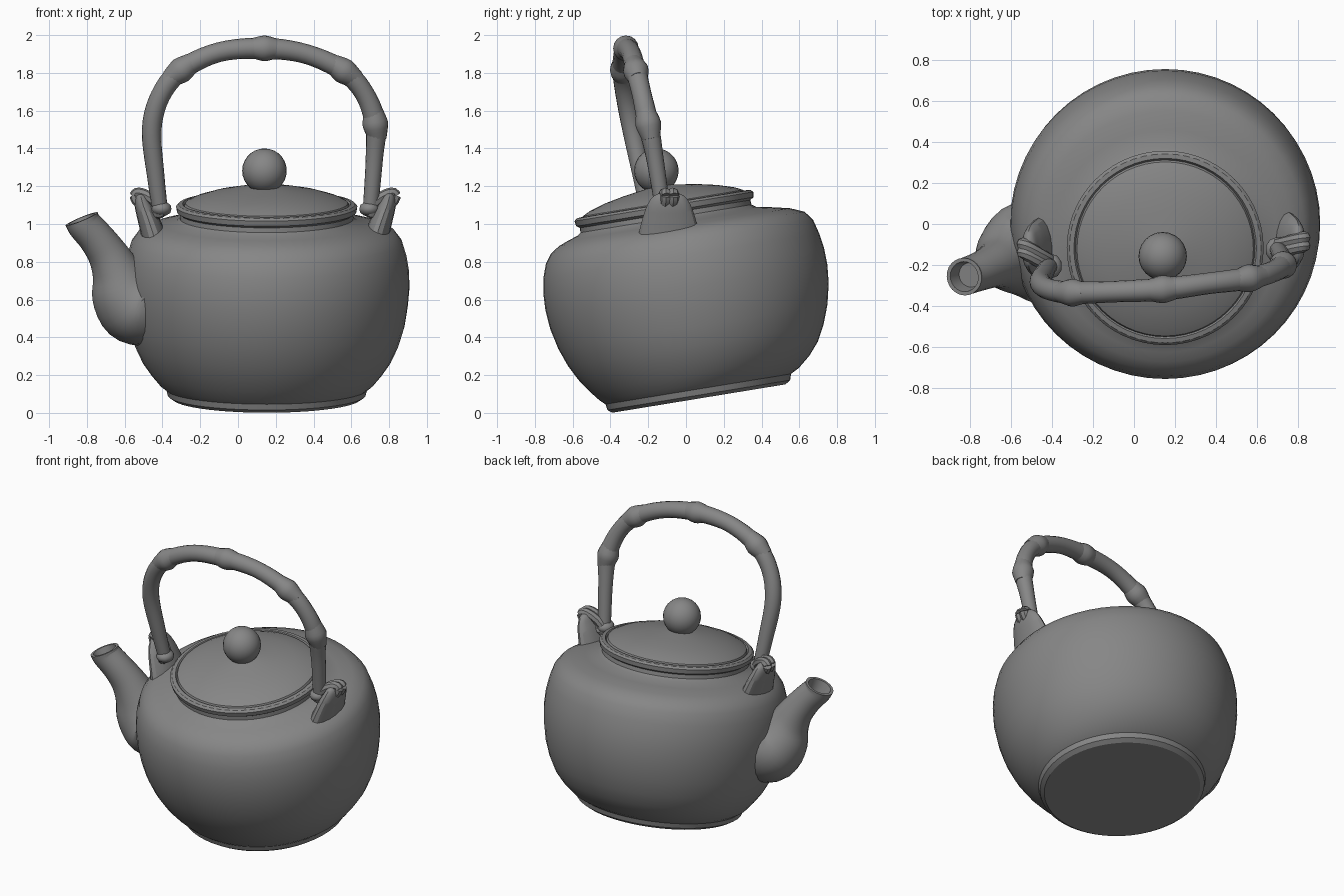
import bpy, bmesh, math
from mathutils import Vector

if "Cube" in bpy.data.objects:
    bpy.data.objects.remove(bpy.data.objects["Cube"])

TILT = math.radians(9.3)          # the whole pot leans towards the front
ORIGIN = (0.152, 0.068, 0.076)    # centre of the foot

clay = bpy.data.materials.new("dark_clay")
clay.diffuse_color = (0.24, 0.24, 0.24, 1)
clay.use_nodes = True
clay.node_tree.nodes["Principled BSDF"].inputs["Base Color"].default_value = clay.diffuse_color


def finish(name, bm, angle=32):
    bmesh.ops.recalc_face_normals(bm, faces=bm.faces)
    mesh = bpy.data.meshes.new(name)
    bm.to_mesh(mesh)
    bm.free()
    mesh.materials.append(clay)
    ob = bpy.data.objects.new(name, mesh)
    bpy.context.collection.objects.link(ob)
    bpy.ops.object.select_all(action='DESELECT')
    ob.select_set(True)
    bpy.context.view_layer.objects.active = ob
    bpy.ops.object.shade_smooth_by_angle(angle=math.radians(angle))
    return ob


def skin(bm, rings):
    """Bridge rings of points and close both ends."""
    loops = [[bm.verts.new(p) for p in ring] for ring in rings]
    n = len(loops[0])
    for a, b in zip(loops, loops[1:]):
        for i in range(n):
            j = (i + 1) % n
            bm.faces.new((a[i], a[j], b[j], b[i]))
    bm.faces.new(loops[0])
    bm.faces.new(loops[-1])


def lathe(name, profile, n=56):
    """Profile of (radius, height, y shift, x stretch), tilted with the pot."""
    bm = bmesh.new()
    skin(bm, [[(r * w * math.cos(2 * math.pi * i / n),
                r * math.sin(2 * math.pi * i / n) + s, h) for i in range(n)]
              for r, h, s, w in profile])
    ob = finish(name, bm)
    ob.rotation_euler = (TILT, 0, 0)
    ob.location = ORIGIN
    return ob


def spline(pts, steps):
    """Catmull-Rom through points of any dimension."""
    pts = [Vector(p) for p in pts]
    ext = [2 * pts[0] - pts[1]] + pts + [2 * pts[-1] - pts[-2]]
    out = []
    for k in range(1, len(ext) - 2):
        a, b, c, d = ext[k - 1:k + 3]
        for s in range(steps):
            t = s / steps
            out.append(0.5 * (2 * b + (c - a) * t + (2 * a - 5 * b + 4 * c - d) * t * t
                              + (3 * b - a - 3 * c + d) * t ** 3))
    return out + [pts[-1]]


def tube(name, pts, n=16, steps=4, flat=1.0, hollow=False):
    """Sweep along (x, y, z, radius); flat squeezes it across the y direction."""
    path = spline(pts, steps)
    rings = []

    def ring(c, side, up, r):
        return [c + side * r * math.cos(2 * math.pi * i / n)
                + up * r * flat * math.sin(2 * math.pi * i / n) for i in range(n)]
    for k, p in enumerate(path):
        t = (path[min(k + 1, len(path) - 1)] - path[max(k - 1, 0)]).to_3d().normalized()
        side = Vector((0, 1, 0))
        side = (side - t * side.dot(t)).normalized()
        up = t.cross(side)
        rings.append(ring(p.to_3d(), side, up, p[3]))
    if hollow:
        c, r = path[-1].to_3d(), path[-1][3]
        rings.append(ring(c, side, up, r * 0.8))
        rings.append(ring(c - t * 0.08, side, up, r * 0.65))
    bm = bmesh.new()
    skin(bm, rings)
    return finish(name, bm)


# Body with foot, shoulder and collar
lathe("body", [
    (0.465, 0, 0, 1.07), (0.49, 0.018, 0.003, 1.07), (0.498, 0.05, 0.005, 1.07),
    (0.535, 0.075, 0.015, 1.06), (0.59, 0.13, 0.025, 1.04), (0.64, 0.195, 0.03, 1.03),
    (0.685, 0.28, 0.03, 1.02), (0.722, 0.38, 0.03, 1.01), (0.747, 0.49, 0.03, 1),
    (0.756, 0.59, 0.03, 1), (0.753, 0.68, 0.03, 1), (0.74, 0.76, 0.03, 1),
    (0.717, 0.835, 0.033, 1), (0.68, 0.885, 0.033, 1), (0.62, 0.916, 0.02, 1),
    (0.55, 0.936, 0.0, 1), (0.48, 0.953, -0.018, 1), (0.459, 0.968, -0.018, 1),
    (0.457, 0.993, -0.018, 1), (0.475, 1.005, -0.018, 1), (0.48, 1.033, -0.018, 1),
    (0.467, 1.045, -0.018, 1), (0.445, 1.048, -0.018, 1), (0.435, 1.035, -0.018, 1),
    (0.1, 1.035, -0.018, 1)])

# Domed lid with a short neck
lathe("lid", [(r, h, -0.02, 1) for r, h in (
    (0.42, 1.02), (0.437, 1.038), (0.43, 1.052), (0.39, 1.072), (0.30, 1.1), (0.20, 1.121),
    (0.10, 1.136), (0.06, 1.142), (0.052, 1.165))])

# Ball knob
bm = bmesh.new()
bmesh.ops.create_uvsphere(bm, u_segments=24, v_segments=14, radius=0.118)
knob = finish("lid_knob", bm)
knob.location = (0.14, -0.157, 1.282)

# Spout, wide at the body and hollow at the tip
tube("spout", [
    (-0.46, -0.13, 0.60, 0.245), (-0.55, -0.14, 0.61, 0.242), (-0.605, -0.16, 0.655, 0.185),
    (-0.645, -0.185, 0.75, 0.133), (-0.69, -0.205, 0.84, 0.107),
    (-0.75, -0.23, 0.925, 0.095), (-0.812, -0.252, 0.995, 0.091),
    (-0.828, -0.257, 1.027, 0.092)], n=24, hollow=True)

# Bamboo handle
handle = [
    (-0.41, -0.20, 1.06, 0.04), (-0.435, -0.235, 1.25, 0.046), (-0.457, -0.285, 1.50, 0.052),
    (-0.41, -0.32, 1.68, 0.052), (-0.30, -0.335, 1.815, 0.055), (-0.10, -0.33, 1.91, 0.052),
    (0.14, -0.318, 1.93, 0.056), (0.36, -0.29, 1.90, 0.052), (0.56, -0.265, 1.81, 0.055),
    (0.67, -0.235, 1.69, 0.052), (0.727, -0.20, 1.53, 0.056), (0.722, -0.165, 1.35, 0.046),
    (0.70, -0.12, 1.06, 0.04)]
tube("bamboo_handle", handle, steps=5)

# Swollen joints on the bamboo
for num, k in enumerate((4, 6, 8, 10)):
    c = Vector(handle[k][:3])
    t = (Vector(handle[k + 1][:3]) - Vector(handle[k - 1][:3])).normalized()
    tube(f"bamboo_joint_{num + 1}",
         [(*(c + t * d), r) for d, r in ((-0.085, 0.047), (-0.04, 0.06), (0, 0.068),
                                         (0.04, 0.06), (0.085, 0.047))], steps=2)


# Lugs on the shoulder, each with a cord lashing the handle to it
def lug(label, x, y, s, end):
    tube(f"{label}_lug", [
        (x + s * dx, y - 0.005, z, r) for dx, z, r in (
            (-0.03, 0.84, 0.18), (0, 0.95, 0.16), (0.03, 1.04, 0.137), (0.052, 1.10, 0.115),
            (0.064, 1.145, 0.085), (0.07, 1.168, 0.04))], flat=0.4)
    hx, hy = end
    top = x + s * 0.09
    cx, cy = (top + hx) / 2, (y + hy) / 2
    rx = abs(top - hx) / 2 + 0.005
    for i, dy in enumerate((-0.02, 0.02)):
        loop = []
        for k in range(13):
            a = 2 * math.pi * k / 12
            f = math.cos(a)
            loop.append((cx + s * rx * f, cy + dy + (y - hy) / 2 * f,
                         1.11 + 0.04 * f + 0.035 * math.sin(a), 0.03))
        tube(f"{label}_cord_{i + 1}", loop, n=8, steps=2)
    bm = bmesh.new()
    bmesh.ops.create_icosphere(bm, subdivisions=2, radius=0.055)
    knot = finish(f"{label}_knot", bm)
    knot.location = (hx - s * 0.005, hy - 0.005, 1.08)
    knot.scale = (1, 1.1, 0.75)


lug("right", 0.738, -0.085, 1, (0.70, -0.12))
lug("left", -0.45, -0.115, -1, (-0.41, -0.20))
